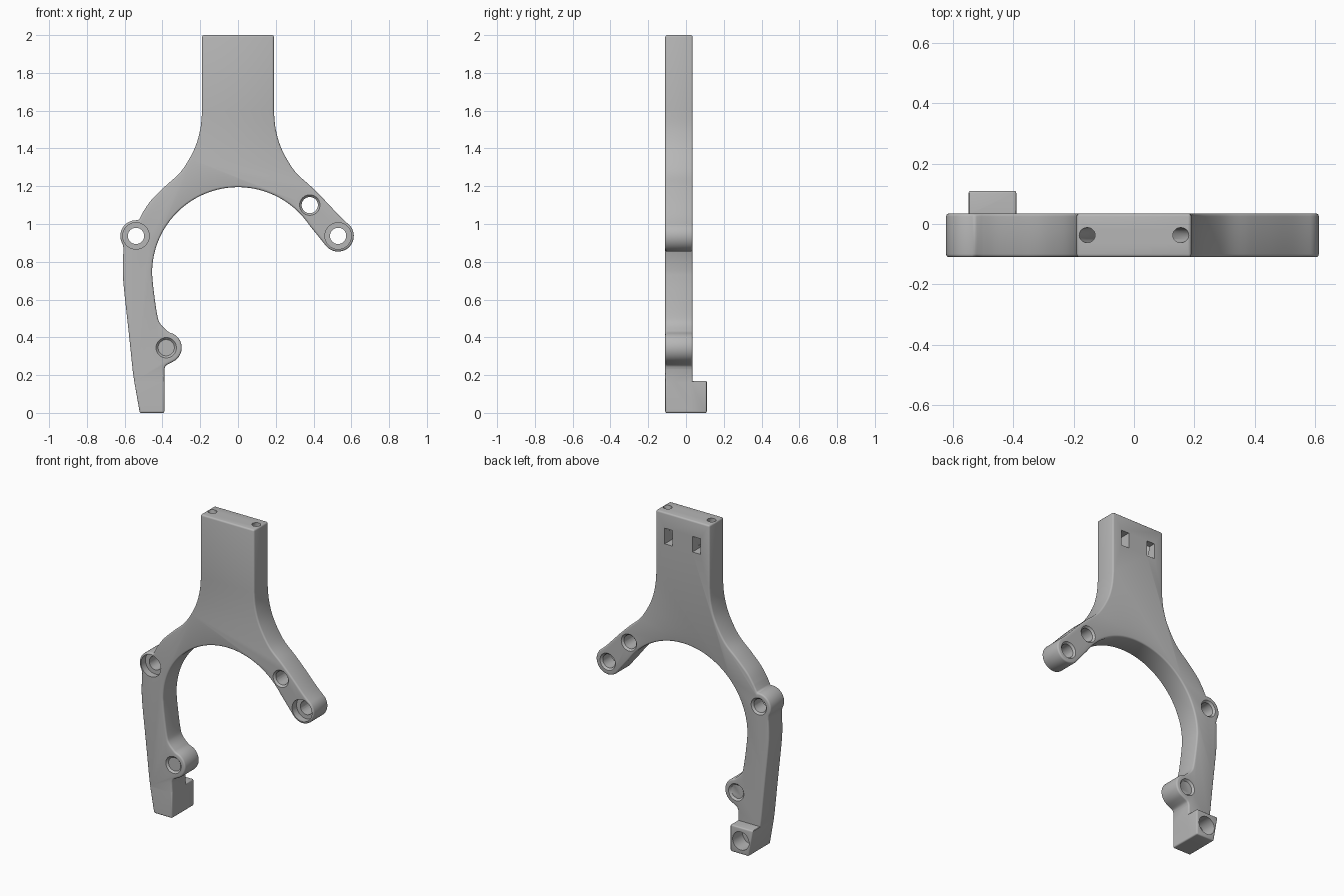
import bpy
import bmesh
from math import sin, cos, radians
from mathutils import Vector, Matrix

cube = bpy.data.objects.get("Cube")
if cube:
    bpy.data.objects.remove(cube, do_unlink=True)

FRONT, BACK, REAR = -0.11, 0.035, 0.11

grey = bpy.data.materials.new("plain grey")
grey.use_nodes = True
grey.diffuse_color = (0.47, 0.47, 0.47, 1)
grey.node_tree.nodes["Principled BSDF"].inputs["Base Color"].default_value = grey.diffuse_color


def arc(cx, cz, r, a0, a1, n):
    angles = [radians(a0 + (a1 - a0) * i / n) for i in range(n + 1)]
    return [(cx + r * cos(a), cz + r * sin(a)) for a in angles]


def spline(pts, n=5):
    """Smooth curve through all the points."""
    p = [Vector(q) for q in [pts[0], *pts, pts[-1]]]
    out = []
    for a, b, c, d in zip(p, p[1:], p[2:], p[3:]):
        for i in range(n):
            t = i / n
            out.append(tuple(0.5 * (2 * b + (c - a) * t + (2 * a - 5 * b + 4 * c - d) * t * t
                                    + (3 * b - a - 3 * c + d) * t ** 3)))
    return out + [tuple(pts[-1])]


def make_object(name, bm):
    bmesh.ops.recalc_face_normals(bm, faces=bm.faces)
    mesh = bpy.data.meshes.new(name)
    bm.to_mesh(mesh)
    bm.free()
    mesh.materials.append(grey)
    obj = bpy.data.objects.new(name, mesh)
    bpy.context.collection.objects.link(obj)
    return obj


def apply(obj, mod):
    bpy.context.view_layer.objects.active = obj
    bpy.ops.object.modifier_apply(modifier=mod.name)


def plate(name, outline, y0, y1, bevel):
    """Extrude a front outline through the depth and round its rims."""
    bm = bmesh.new()
    face = bm.faces.new([bm.verts.new((x, y0, z)) for x, z in outline])
    ext = bmesh.ops.extrude_face_region(bm, geom=[face])
    moved = [v for v in ext["geom"] if isinstance(v, bmesh.types.BMVert)]
    bmesh.ops.translate(bm, verts=moved, vec=(0, y1 - y0, 0))
    obj = make_object(name, bm)
    mod = obj.modifiers.new("rim", "BEVEL")
    mod.width, mod.segments = bevel, 3
    mod.angle_limit = radians(50)
    apply(obj, mod)
    return obj


def combine(obj, other, operation):
    mod = obj.modifiers.new(operation, "BOOLEAN")
    mod.operation, mod.object, mod.solver = operation, other, "EXACT"
    apply(obj, mod)
    bpy.data.objects.remove(other, do_unlink=True)


def cone_cut(obj, start, end, r0, r1):
    """Cut a round hole or chamfer running from start to end."""
    a, b = Vector(start), Vector(end)
    bm = bmesh.new()
    turn = (b - a).to_track_quat("Z", "Y").to_matrix().to_4x4()
    bmesh.ops.create_cone(bm, cap_ends=True, segments=40, radius1=r0, radius2=r1,
                          depth=(b - a).length,
                          matrix=Matrix.Translation((a + b) / 2) @ turn)
    combine(obj, make_object("cutter", bm), "DIFFERENCE")


def box_cut(obj, centre, size):
    bm = bmesh.new()
    bmesh.ops.create_cube(bm, size=1, matrix=Matrix.Translation(centre)
                          @ Matrix.Diagonal((*size, 1)))
    combine(obj, make_object("cutter", bm), "DIFFERENCE")


# Main outline: stem, right flank, lug, inner ring, long leg, left flank
flank = [(0.19, 1.6), (0.2, 1.5), (0.232, 1.395), (0.3, 1.28), (0.385, 1.2), (0.46, 1.125)]
outline = [(0.19, 2.0)]
outline += spline(flank + [(0.54, 1.04), (0.59, 0.994)])
outline += arc(0.53, 0.937, 0.083, 35, -138, 22)
outline += arc(0, 0.74, 0.455, 34, 178, 48)
outline += spline([(-0.455, 0.74), (-0.448, 0.66), (-0.428, 0.52), (-0.41, 0.47), (-0.37, 0.43)])
outline += arc(-0.38, 0.345, 0.082, 75, -65, 18)
outline += spline([(-0.36, 0.263), (-0.382, 0.25), (-0.39, 0.23)], 4)
outline += [(-0.39, 0), (-0.52, 0), (-0.55, 0.17)]
outline += spline([(-0.557, 0.22), (-0.58, 0.44), (-0.605, 0.67), (-0.61, 0.77), (-0.606, 0.87)])
outline += arc(-0.54, 0.937, 0.083, 212, 80, 18)
outline += spline([(-0.505, 1.06)] + [(-x, z) for x, z in reversed(flank)])
outline += [(-0.19, 2.0)]
bracket = plate("fork_bracket", outline, FRONT, BACK, 0.01)

# Foot block stepping out at the back
foot = plate("foot_block", [(-0.39, 0), (-0.52, 0), (-0.55, 0.17), (-0.39, 0.17)],
             FRONT, REAR, 0.008)
combine(bracket, foot, "UNION")

# Through holes with chamfered mouths
for x, z in [(-0.54, 0.937), (0.53, 0.937), (0.38, 1.1), (-0.38, 0.345)]:
    cone_cut(bracket, (x, FRONT - 0.05, z), (x, BACK + 0.05, z), 0.043, 0.043)
    cone_cut(bracket, (x, BACK - 0.012, z), (x, BACK + 0.002, z), 0.043, 0.056)
    if z == 0.937:
        # Counterbore in the two end lugs
        cone_cut(bracket, (x, FRONT - 0.02, z), (x, FRONT + 0.045, z), 0.07, 0.07)
    else:
        cone_cut(bracket, (x, FRONT - 0.002, z), (x, FRONT + 0.012, z), 0.056, 0.043)

# Blind socket in the back of the foot
cone_cut(bracket, (-0.465, REAR - 0.1, 0.085), (-0.465, REAR + 0.02, 0.085), 0.058, 0.058)

# Slanted bolt holes in the stem top and nut slots in its back
for side in (-1, 1):
    cone_cut(bracket, (side * 0.169, -0.037, 2.04), (side * 0.09, -0.037, 1.81), 0.025, 0.025)
    box_cut(bracket, (side * 0.098, -0.01, 1.85), (0.057, 0.12, 0.1))

bpy.ops.object.select_all(action="DESELECT")
bracket.select_set(True)
bpy.context.view_layer.objects.active = bracket
bpy.ops.object.shade_smooth_by_angle(angle=radians(32))
